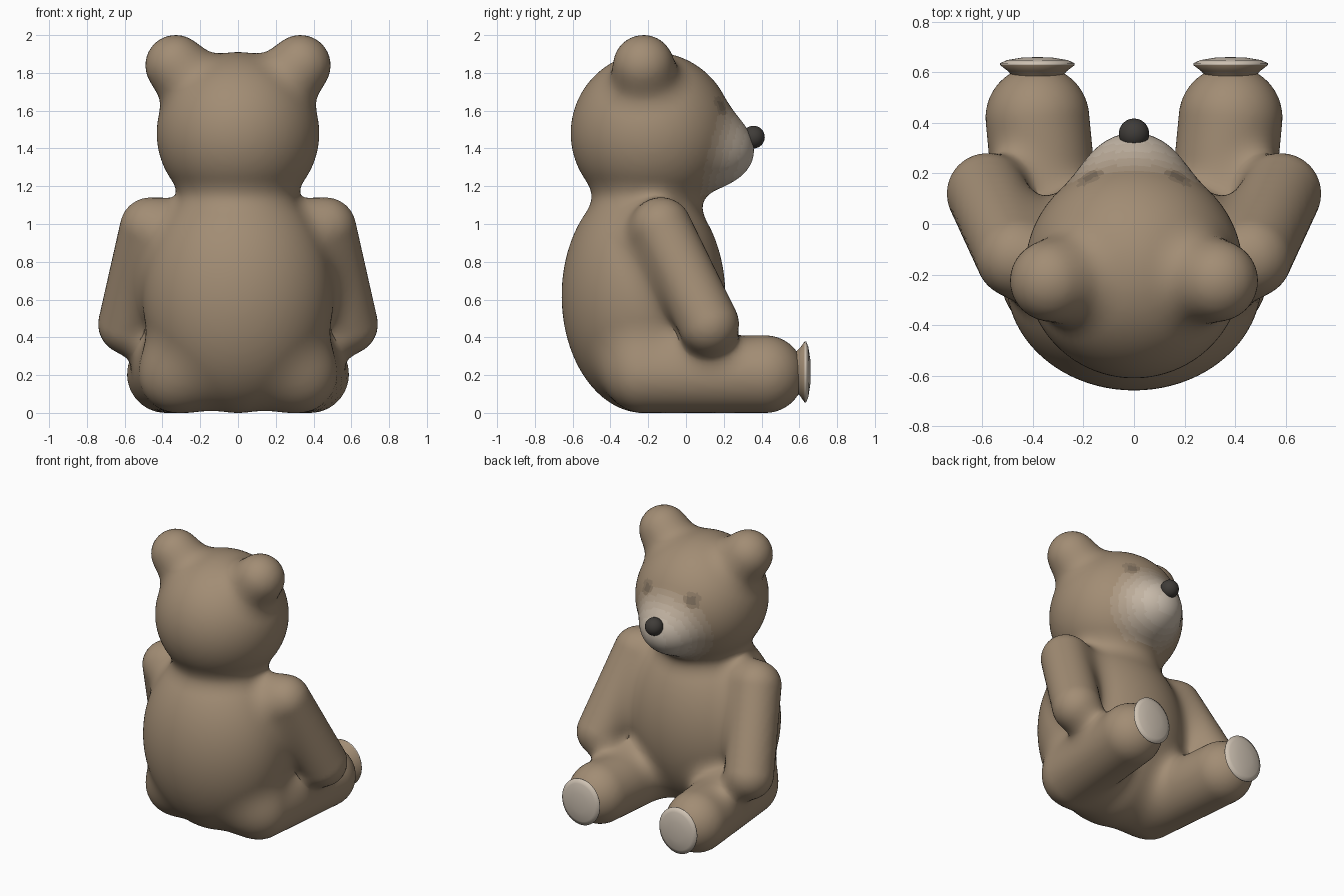
import bpy, bmesh, math
from mathutils import Vector, Matrix

if "Cube" in bpy.data.objects:
    bpy.data.objects.remove(bpy.data.objects["Cube"])

BROWN, CREAM, DARK = (0.36, 0.265, 0.175), (0.62, 0.54, 0.45), (0.05, 0.045, 0.04)
BLEND = 0.13


def mix(a, b, t):
    return tuple(x + (y - x) * t for x, y in zip(a, b))


def material(name, rgb):
    m = bpy.data.materials.new(name)
    m.diffuse_color = (*rgb, 1)
    m.use_nodes = True
    m.node_tree.nodes["Principled BSDF"].inputs["Base Color"].default_value = m.diffuse_color
    return m


def link(name, bm, mats):
    mesh = bpy.data.meshes.new(name)
    bm.to_mesh(mesh)
    bm.free()
    ob = bpy.data.objects.new(name, mesh)
    bpy.context.collection.objects.link(ob)
    for m in mats:
        mesh.materials.append(m)
    for p in mesh.polygons:
        p.use_smooth = True
    return ob


# Plush volumes: start, end, radii (start == end gives an ellipsoid)
HEAD = ((0, -0.18, 1.48), (0, -0.18, 1.48), (0.43, 0.43, 0.43))
MUZZLE = ((0, 0.18, 1.39), (0, 0.18, 1.39), (0.19, 0.18, 0.17))
parts = [HEAD, MUZZLE,
         ((0, -0.225, 0.62), (0, -0.225, 0.62), (0.505, 0.433, 0.62))]
paired = [
    ((0.33, -0.225, 1.84), (0.33, -0.225, 1.84), (0.16, 0.16, 0.16)),   # ear
    ((0.465, -0.13, 0.98), (0.58, 0.12, 0.47), (0.16, 0.16, 0.16)),     # arm
    ((0.32, -0.22, 0.205), (0.382, 0.42, 0.205), (0.205, 0.205, 0.205)),  # leg
]
for a, b, r in paired:
    for s in (1, -1):
        parts.append(((a[0] * s, a[1], a[2]), (b[0] * s, b[1], b[2]), r))


def dist_func(part):
    a, b, r = part
    a = Vector(a)
    d = Vector(b) - a
    dd = d.length_squared
    rx, ry, rz = r

    def f(p):
        q = p - a
        if dd > 0:
            q -= d * min(1, max(0, q.dot(d) / dd))
        x, y, z = q.x / rx, q.y / ry, q.z / rz
        k0 = math.sqrt(x * x + y * y + z * z)
        k1 = math.sqrt((x / rx) ** 2 + (y / ry) ** 2 + (z / rz) ** 2)
        return k0 * (k0 - 1) / max(k1, 1e-6)
    return f


funcs = [dist_func(p) for p in parts]


def field(p):
    # smooth union of all plush volumes
    res = 10
    for f in funcs:
        d = f(p)
        h = BLEND - abs(res - d)
        res = min(res, d) - (h * h / (4 * BLEND) if h > 0 else 0)
    return res


# Rough union of the volumes, fused by a voxel remesh
bm = bmesh.new()
for a, b, r in parts:
    axis = Vector(b) - Vector(a)
    for v in bmesh.ops.create_icosphere(bm, subdivisions=4, radius=1)["verts"]:
        end = b if v.co.dot(axis) > 0 else a
        v.co = Vector(end) + Vector([c * k for c, k in zip(v.co, r)])
rough = link("rough_volumes", bm, [])
mod = rough.modifiers.new("fuse", 'REMESH')
mod.mode = 'VOXEL'
mod.voxel_size = 0.026
fused = bpy.data.meshes.new_from_object(
    rough.evaluated_get(bpy.context.evaluated_depsgraph_get()))
bpy.data.objects.remove(rough)

# Soft seams: relax the fused skin onto the smooth union
bm = bmesh.new()
bm.from_mesh(fused)
E = 0.004
steps = [Vector((E, 0, 0)), Vector((0, E, 0)), Vector((0, 0, E))]
for i in range(4):
    if i < 3:
        bmesh.ops.smooth_vert(bm, verts=bm.verts, factor=0.5,
                              use_axis_x=True, use_axis_y=True, use_axis_z=True)
    for v in bm.verts:
        d = field(v.co)
        g = Vector([field(v.co + s) - d for s in steps]) / E
        move = g * (d / max(g.length_squared, 0.2))
        if move.length > 0.05:
            move *= 0.05 / move.length
        v.co -= move
for v in bm.verts:
    v.co.z = max(v.co.z, 0)      # flat seat

# Fur colours: brown, fading to cream on the muzzle, dim eye spots
LEVELS = 6
mats = [material(f"fur_{i}", mix(BROWN, CREAM, i / LEVELS)) for i in range(LEVELS + 1)]
mats += [material("eye_soft", mix(BROWN, DARK, 0.25)), material("eye_core", mix(BROWN, DARK, 0.5))]
head_d, muzzle_d = dist_func(HEAD), dist_func(MUZZLE)
for f in bm.faces:
    c = f.calc_center_median()
    f.smooth = True
    if c.y > 0 and c.z > 1.15:
        t = min(1, max(0, 0.5 + 0.5 * (head_d(c) - muzzle_d(c)) / BLEND))
        f.material_index = round(t * LEVELS)
        eye = (Vector((abs(c.x), c.y, c.z)) - Vector((0.18, 0.19, 1.63))).length
        if eye < 0.055:
            f.material_index = LEVELS + (2 if eye < 0.032 else 1)
link("plush_body", bm, mats)

# Nose
bm = bmesh.new()
bmesh.ops.create_uvsphere(bm, u_segments=32, v_segments=16, radius=0.06,
                          matrix=Matrix.Translation((0, 0.357, 1.46)))
link("nose", bm, [material("nose_dark", DARK)])

# Foot pads: turned flared discs
pad_mats = [mats[0], material("pad_cream", CREAM)]
profile = [(0.10, 0.585), (0.117, 0.605), (0.147, 0.628), (0.147, 0.636),
           (0.12, 0.648), (0.06, 0.658), (0.0001, 0.66)]
for side, s in (("right", 1), ("left", -1)):
    bm = bmesh.new()
    vs = [bm.verts.new((r, y, 0)) for r, y in profile]
    es = [bm.edges.new(p) for p in zip(vs, vs[1:])]
    bmesh.ops.spin(bm, geom=vs + es, cent=(0, 0, 0), axis=(0, 1, 0),
                   angle=math.tau, steps=40)
    bmesh.ops.remove_doubles(bm, verts=bm.verts, dist=0.0005)
    bmesh.ops.recalc_face_normals(bm, faces=bm.faces)
    for f in bm.faces:
        f.material_index = 1 if f.calc_center_median().y > 0.625 else 0
    for v in bm.verts:
        v.co = Vector((v.co.x + 0.382 * s, v.co.y, v.co.z * 1.1 + 0.217))
    link(f"{side}_foot_pad", bm, pad_mats)
